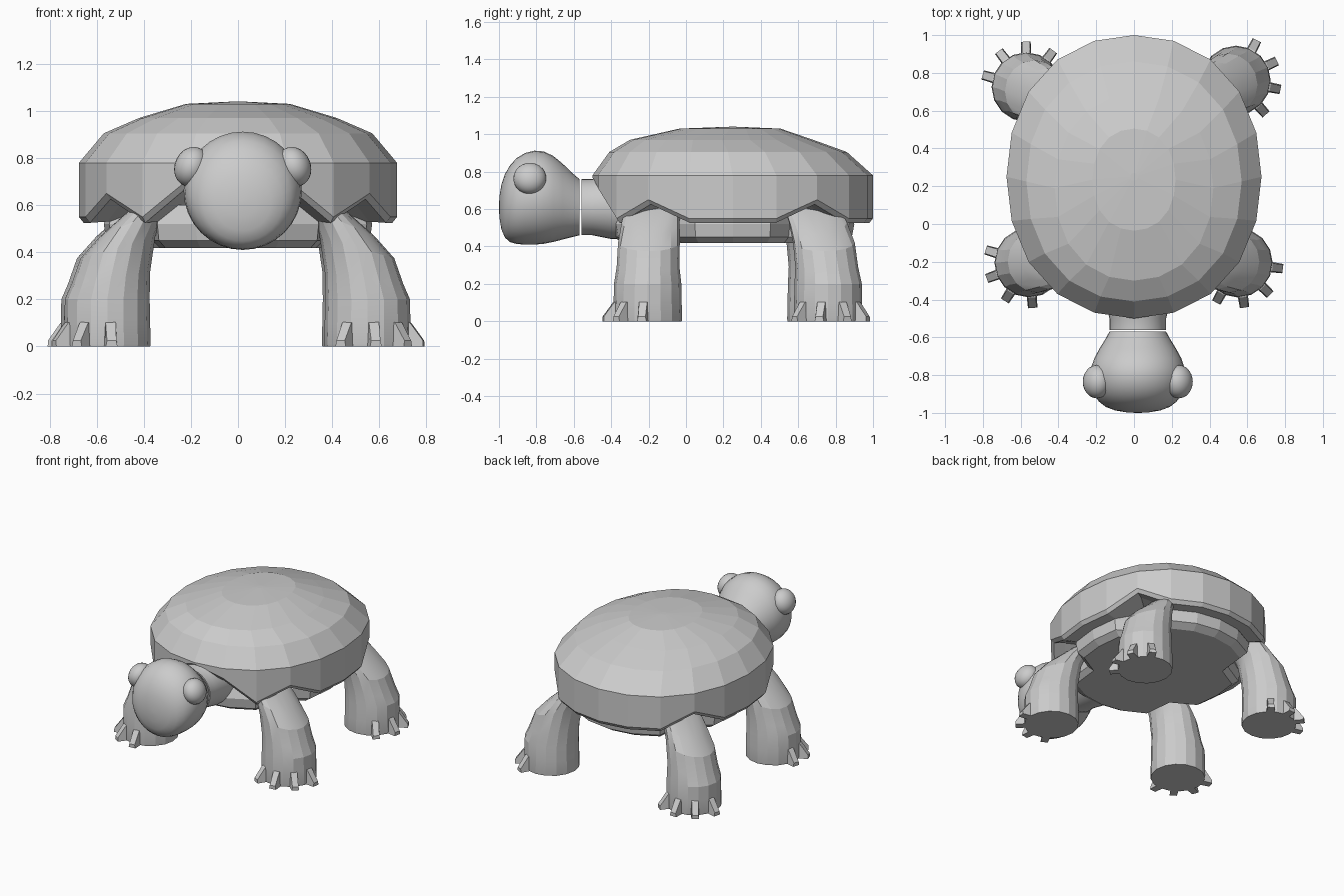
import bpy, bmesh
from math import sin, cos, pi, radians
from mathutils import Vector

if "Cube" in bpy.data.objects:
    bpy.data.objects.remove(bpy.data.objects["Cube"])


def loft(name, rings, smooth=None):
    """Bridge equal-length rings of points, capping both ends."""
    bm = bmesh.new()
    loops = [[bm.verts.new(p) for p in ring] for ring in rings]
    n = len(loops[0])
    for a, b in zip(loops, loops[1:]):
        for i in range(n):
            j = (i + 1) % n
            bm.faces.new((a[i], a[j], b[j], b[i]))
    bm.faces.new(loops[0])
    bm.faces.new(loops[-1])
    bmesh.ops.recalc_face_normals(bm, faces=bm.faces)
    mesh = bpy.data.meshes.new(name)
    bm.to_mesh(mesh)
    bm.free()
    ob = bpy.data.objects.new(name, mesh)
    bpy.context.collection.objects.link(ob)
    if smooth:
        bpy.ops.object.select_all(action='DESELECT')
        bpy.context.view_layer.objects.active = ob
        ob.select_set(True)
        bpy.ops.object.shade_smooth_by_angle(angle=radians(smooth))
    return ob


N = 20  # shell sides


def oval(rx, ry, yc, z):
    """Slightly squared oval; z may be a number or a function of the index."""
    pts = []
    for i in range(N):
        a = 2 * pi * i / N
        k = 1 + 0.025 * sin(2 * a) ** 2
        pts.append((rx * k * cos(a), yc + ry * k * sin(a), z(i) if callable(z) else z))
    return pts


# Height of the shell's lower rim: raised over each leg and over the neck
RAISED = {2: 0.63, 8: 0.63, 12: 0.63, 18: 0.63, 14: 0.69, 15: 0.75, 16: 0.69}


def rim(offset):
    return lambda i: RAISED.get(i, 0.53) + offset


# Shell
loft("shell", [
    oval(0.02, 0.02, 0.25, 1.04),
    oval(0.22, 0.27, 0.235, 1.03),
    oval(0.42, 0.49, 0.19, 0.97),
    oval(0.57, 0.635, 0.225, 0.905),
    oval(0.675, 0.75, 0.25, 0.78),
    oval(0.675, 0.75, 0.25, rim(0.02)),
    oval(0.655, 0.73, 0.25, rim(-0.005)),
    oval(0.58, 0.66, 0.25, rim(0.0)),
    oval(0.05, 0.05, 0.25, 0.55),
])


# Belly plate, notched around the legs
def belly_ring(scale, z):
    pts = []
    for i, p in enumerate(oval(0.57, 0.65, 0.25, z)):
        k = scale * {2: 0.78, 8: 0.78, 12: 0.78, 18: 0.78}.get(i, 1)
        pts.append((p[0] * k, 0.25 + (p[1] - 0.25) * k, z))
    return pts


loft("belly_plate", [belly_ring(0.95, 0.60), belly_ring(1.0, 0.52),
                     belly_ring(0.98, 0.45), belly_ring(0.90, 0.418)])

# Head and neck, lofted along y: (y, centre z, radius)
HX = 0.02


def round_ring(y, z, r, n=32):
    return [(HX + r * cos(2 * pi * i / n), y, z + r * sin(2 * pi * i / n)) for i in range(n)]


head = [(-0.57, 0.61, 0.15), (-0.61, 0.622, 0.172), (-0.66, 0.64, 0.203),
        (-0.71, 0.654, 0.23), (-0.76, 0.661, 0.247), (-0.81, 0.661, 0.251),
        (-0.86, 0.655, 0.245), (-0.905, 0.643, 0.23), (-0.94, 0.629, 0.206),
        (-0.968, 0.617, 0.17), (-0.987, 0.611, 0.12), (-0.997, 0.61, 0.06),
        (-1.0, 0.61, 0.01)]
loft("head", [round_ring(*h) for h in head], smooth=40)
neck = [(-0.56, 0.61, 0.15), (-0.50, 0.61, 0.15), (-0.40, 0.615, 0.175), (-0.15, 0.62, 0.18)]
loft("neck", [round_ring(*h) for h in neck], smooth=40)

# Eyes
for s, side in ((-1, "left"), (1, "right")):
    bpy.ops.mesh.primitive_uv_sphere_add(segments=24, ring_count=14, radius=1,
                                         location=(HX + s * 0.217, -0.835, 0.763),
                                         rotation=(0, -s * radians(22), 0))
    eye = bpy.context.object
    eye.name = side + "_eye"
    eye.scale = (0.072, 0.088, 0.086)
    bpy.ops.object.shade_smooth()

# Legs: (height, shift towards the body, radius)
LEG = [(0.0, 0.0, 0.182), (0.01, 0.0, 0.184), (0.10, 0.0, 0.182), (0.20, 0.0, 0.18),
       (0.29, 0.015, 0.168), (0.42, 0.045, 0.165), (0.53, 0.11, 0.155), (0.66, 0.22, 0.14)]


def leg(name, x, y, toe_angle):
    sx = -1 if x > 0 else 1
    sy = 0.15 if y < 0.25 else -0.5
    rings = []
    for k, (z, d, r) in enumerate(LEG):
        tilt = max(0, k - 3) * 0.14  # rings lean into the bend
        ring = []
        for i in range(16):
            a = 2 * pi * i / 16
            dx, dy = r * cos(a), r * sin(a)
            ring.append((x + sx * d + dx * cos(tilt), y + sy * d + dy,
                         z + sx * dx * sin(tilt)))
        rings.append(ring)
    loft(name, rings, smooth=18)
    # Four tapered toes fanned around the foot
    for t in range(4):
        a = radians(toe_angle + (t - 1.5) * 37)
        out, across = Vector((cos(a), sin(a), 0)), Vector((-sin(a), cos(a), 0))
        base = Vector((x, y, 0))

        def section(r, w, top):
            c = base + out * r
            up = Vector((0, 0, top))
            return [c - across * w, c + across * w,
                    c + across * w * 0.8 + up, c - across * w * 0.8 + up]

        loft(f"{name}_toe_{t + 1}", [section(0.14, 0.028, 0.12), section(0.185, 0.027, 0.10),
                                     section(0.24, 0.025, 0.025)])


leg("front_right_leg", 0.55, -0.205, 297)
leg("front_left_leg", -0.555, -0.205, 219)
leg("back_right_leg", 0.54, 0.76, 39 - 34 + 2)
leg("back_left_leg", -0.57, 0.725, 109)
